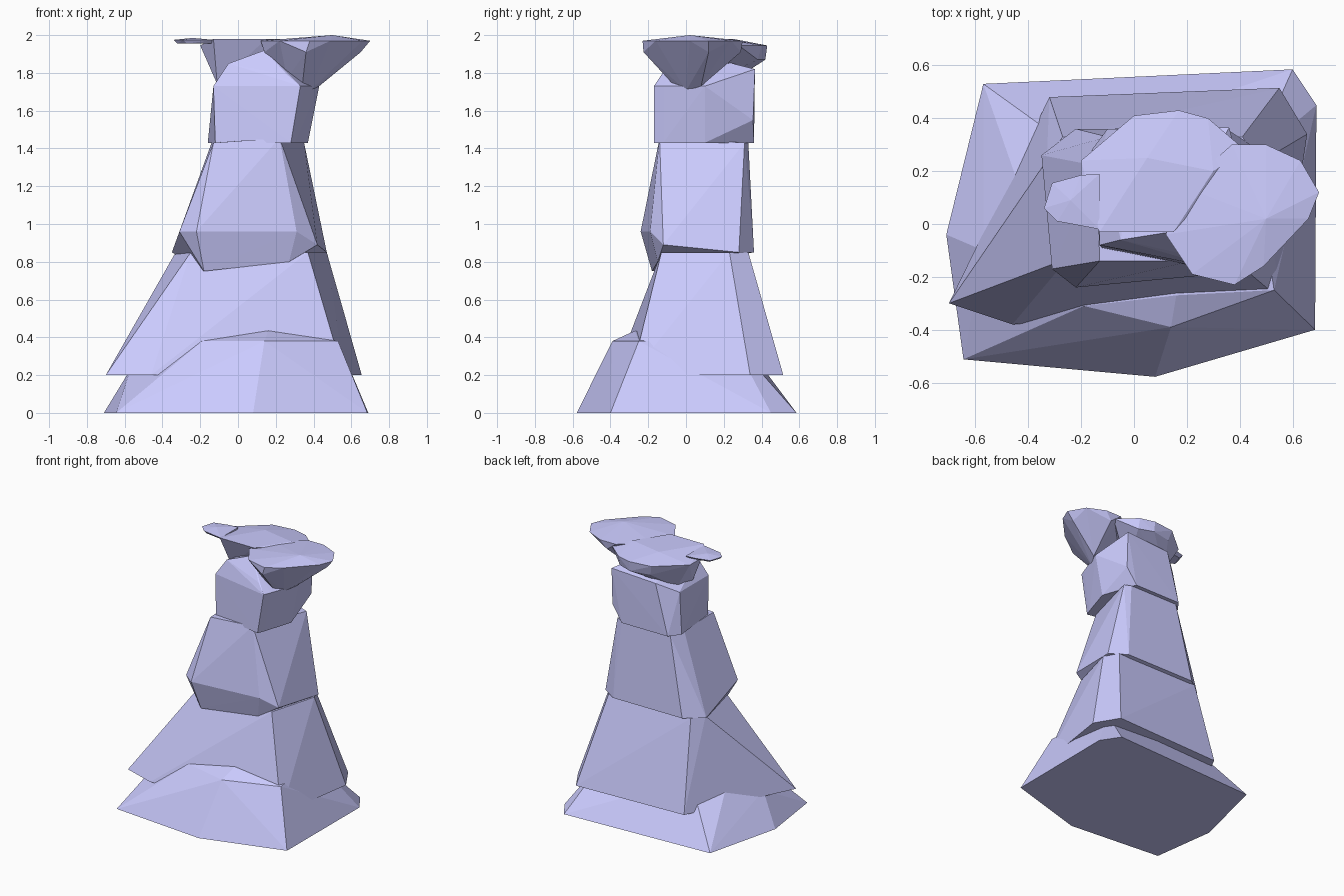
import bpy, bmesh

# Violet-blue stone
stone = bpy.data.materials.new("stone")
stone.diffuse_color = (0.6, 0.6, 1.0, 1.0)


def rock(name, *rings, extra=()):
    """Faceted convex boulder from level rings (z, outline) and single points."""
    bm = bmesh.new()
    for z, outline in rings:
        for x, y in outline:
            bm.verts.new((x, y, z))
    for p in extra:
        bm.verts.new(p)
    res = bmesh.ops.convex_hull(bm, input=bm.verts[:])
    junk = {g for g in res["geom_interior"] + res["geom_unused"]
            if isinstance(g, bmesh.types.BMVert) and g.is_valid}
    bmesh.ops.delete(bm, geom=list(junk), context='VERTS')
    bmesh.ops.recalc_face_normals(bm, faces=bm.faces[:])
    me = bpy.data.meshes.new(name)
    bm.to_mesh(me)
    bm.free()
    me.materials.append(stone)
    ob = bpy.data.objects.new(name, me)
    bpy.context.collection.objects.link(ob)
    return ob


# Wide foot on the ground
rock("base_rock",
     (0.0, [(-0.57, 0.53), (0.60, 0.585), (0.69, 0.45), (0.685, -0.40),
            (0.08, -0.578), (-0.645, -0.512), (-0.71, -0.04)]),
     (0.38, [(0.14, -0.39), (0.53, -0.25), (-0.19, -0.31), (0.45, 0.25), (-0.25, 0.3)]),
     extra=[(0.16, -0.27, 0.435), (-0.57, -0.10, 0.23), (-0.42, 0.1, 0.36)])

# Tapered lower boulder
rock("lower_rock",
     (0.2, [(-0.70, -0.30), (-0.46, -0.38), (0.56, -0.29), (0.655, 0.34),
            (0.55, 0.515), (-0.32, 0.48), (-0.345, 0.42)]),
     (0.85, [(-0.25, -0.13), (0.37, -0.13), (0.47, 0.23), (0.41, 0.33),
             (-0.27, 0.33), (-0.33, 0.24)]))

# Middle boulder with a chamfered lower front
rock("middle_rock",
     (0.85, [(-0.35, 0.26), (-0.22, 0.36), (0.35, 0.36), (0.47, 0.28)]),
     (0.96, [(-0.31, -0.17), (-0.22, -0.24), (0.31, -0.19)]),
     (1.43, [(-0.13, -0.14), (0.35, 0.31), (0.30, 0.33), (-0.10, 0.33),
             (-0.14, 0.22)]),
     extra=[(-0.18, -0.18, 0.75), (0.27, -0.15, 0.80), (0.42, -0.12, 0.89),
            (0.22, -0.14, 1.455)])

# Neck boulder
rock("neck_rock",
     (1.43, [(-0.12, -0.09), (0.28, -0.17), (0.30, -0.12), (0.37, 0.10), (0.28, 0.36),
             (-0.10, 0.36), (-0.16, 0.28)]),
     (1.73, [(-0.13, -0.08), (0.33, -0.17), (0.35, -0.12), (0.43, 0.10), (-0.13, 0.26)]),
     extra=[(0.36, 0.355, 1.55), (0.36, 0.365, 1.82), (-0.05, -0.06, 1.85),
            (0.14, -0.03, 1.92), (0.26, -0.13, 1.79), (0.0, 0.36, 1.80)])

# Mushrooming cap, right half
rock("right_cap",
     (1.97, [(0.38, -0.23), (0.22, -0.19), (0.12, -0.04), (0.19, 0.14), (0.37, 0.30),
             (0.50, 0.30), (0.63, 0.24), (0.70, 0.12), (0.66, 0.02), (0.49, -0.16)]),
     (1.91, [(0.36, -0.225), (0.14, -0.04), (0.65, 0.12), (0.45, 0.29)]),
     (1.73, [(0.34, -0.06), (0.43, 0.08)]),
     extra=[(0.50, 0.02, 2.0), (0.38, 0.0, 1.705), (0.26, -0.05, 1.77)])

# Mushrooming cap, left half
rock("left_cap",
     (1.945, [(-0.20, 0.24), (0.0, 0.41), (0.17, 0.43), (0.28, 0.40), (0.42, 0.28),
              (-0.20, 0.10)]),
     (1.98, [(-0.13, -0.03), (0.15, -0.03), (0.30, 0.20), (0.05, 0.25)]),
     (1.87, [(0.02, 0.39), (0.17, 0.42), (0.28, 0.38)]),
     (1.74, [(-0.11, 0.08), (-0.08, 0.22), (0.15, 0.10)]))

# Thin ledge sticking out of the left half
rock("cap_ledge",
     (1.955, [(-0.32, 0.06), (-0.27, 0.02), (-0.13, 0.0), (-0.13, 0.17), (-0.29, 0.14)]),
     (1.975, [(-0.34, 0.06), (-0.29, 0.01), (-0.13, -0.02), (-0.13, 0.19),
              (-0.20, 0.185), (-0.31, 0.155)]),
     extra=[(-0.24, 0.09, 1.985)])
